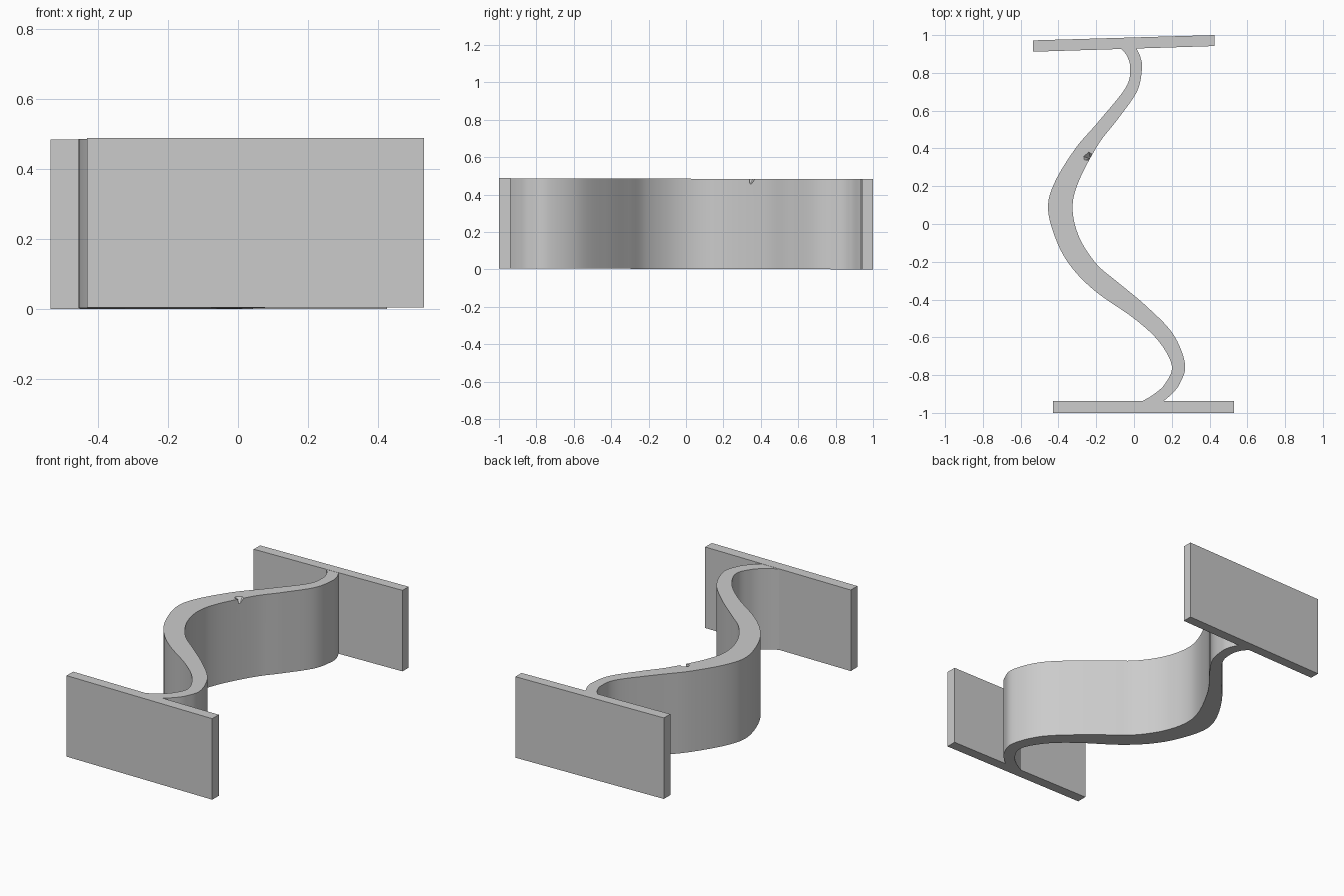
import bpy, bmesh
from mathutils import Vector

if "Cube" in bpy.data.objects:
    bpy.data.objects.remove(bpy.data.objects["Cube"])

grey = bpy.data.materials.new("plain grey")
grey.diffuse_color = (0.6, 0.6, 0.6, 1)
grey.use_nodes = True
grey.node_tree.nodes["Principled BSDF"].inputs["Base Color"].default_value = grey.diffuse_color


def tilt(y):
    # the piece leans down very slightly towards the back
    return 0.0025 * (1 - y)


def spline(pts, steps=8):
    """Smooth curve passing through the given points."""
    p = [Vector(q) for q in pts]
    p = [2 * p[0] - p[1]] + p + [2 * p[-1] - p[-2]]
    out = []
    for a, b, c, d in zip(p, p[1:], p[2:], p[3:]):
        for i in range(steps):
            t = i / steps
            out.append(0.5 * (2 * b + (c - a) * t + (2 * a - 5 * b + 4 * c - d) * t ** 2
                              + (3 * b - a - 3 * c + d) * t ** 3))
    return out + [p[-2]]


def prism(name, left, right, height=0.483):
    """Extruded band between two matching edge lines."""
    bm = bmesh.new()
    rows = []
    for l, r in zip(left, right):
        rows.append([bm.verts.new((q[0], q[1], tilt(q[1]) + z))
                     for q, z in ((l, 0), (r, 0), (r, height), (l, height))])
    for a, b in zip(rows, rows[1:]):
        for i in range(4):
            j = (i + 1) % 4
            bm.faces.new((a[i], a[j], b[j], b[i]))
    bm.faces.new(rows[0])
    bm.faces.new(rows[-1][::-1])
    bmesh.ops.recalc_face_normals(bm, faces=bm.faces)
    me = bpy.data.meshes.new(name)
    bm.to_mesh(me)
    bm.free()
    me.materials.append(grey)
    ob = bpy.data.objects.new(name, me)
    bpy.context.collection.objects.link(ob)
    return ob


# End plates
prism("front_plate", [(-0.43, -1), (0.53, -1)], [(-0.43, -0.938), (0.53, -0.938)])
prism("back_plate", [(-0.535, 0.912), (0.425, 0.942)], [(-0.535, 0.972), (0.425, 1.0)])

# Wavy web joining the plates
left = [(-0.085, 0.945), (-0.065, 0.925), (-0.035, 0.885), (-0.02, 0.82), (-0.045, 0.72),
        (-0.19, 0.54), (-0.31, 0.4), (-0.42, 0.22), (-0.455, 0.08), (-0.41, -0.09),
        (-0.33, -0.23), (-0.2, -0.36), (0.0, -0.5), (0.13, -0.62), (0.2, -0.75),
        (0.165, -0.845), (0.1, -0.905), (0.02, -0.95)]
right = [(0.0, 0.955), (0.015, 0.925), (0.035, 0.88), (0.042, 0.82), (0.015, 0.7),
         (-0.09, 0.55), (-0.19, 0.42), (-0.295, 0.22), (-0.325, 0.08), (-0.29, -0.07),
         (-0.2, -0.21), (-0.09, -0.305), (0.06, -0.43), (0.205, -0.58), (0.27, -0.74),
         (0.245, -0.84), (0.2, -0.9), (0.14, -0.95)]
web = prism("wavy_web", spline(left), spline(right), 0.482)

# Small chip in the top edge of the web
bm = bmesh.new()
top = [bm.verts.new((x, y, 0.5)) for x, y in
       ((-0.285, 0.365), (-0.245, 0.4), (-0.2, 0.372), (-0.215, 0.335), (-0.28, 0.338))]
tip = bm.verts.new((-0.228, 0.342, 0.45))
bm.faces.new(top)
for i in range(5):
    bm.faces.new((top[i], tip, top[(i + 1) % 5]))
bmesh.ops.recalc_face_normals(bm, faces=bm.faces)
me = bpy.data.meshes.new("chip_cutter")
bm.to_mesh(me)
bm.free()
me.materials.append(grey)
cutter = bpy.data.objects.new("chip_cutter", me)
bpy.context.collection.objects.link(cutter)
cutter.hide_render = True
cutter.hide_viewport = True
cut = web.modifiers.new("chip", 'BOOLEAN')
cut.operation = 'DIFFERENCE'
cut.solver = 'EXACT'
cut.object = cutter

# Smooth the curved sides, keep the rims sharp
bpy.ops.object.select_all(action='DESELECT')
web.select_set(True)
bpy.context.view_layer.objects.active = web
bpy.ops.object.shade_smooth_by_angle(angle=0.52)
